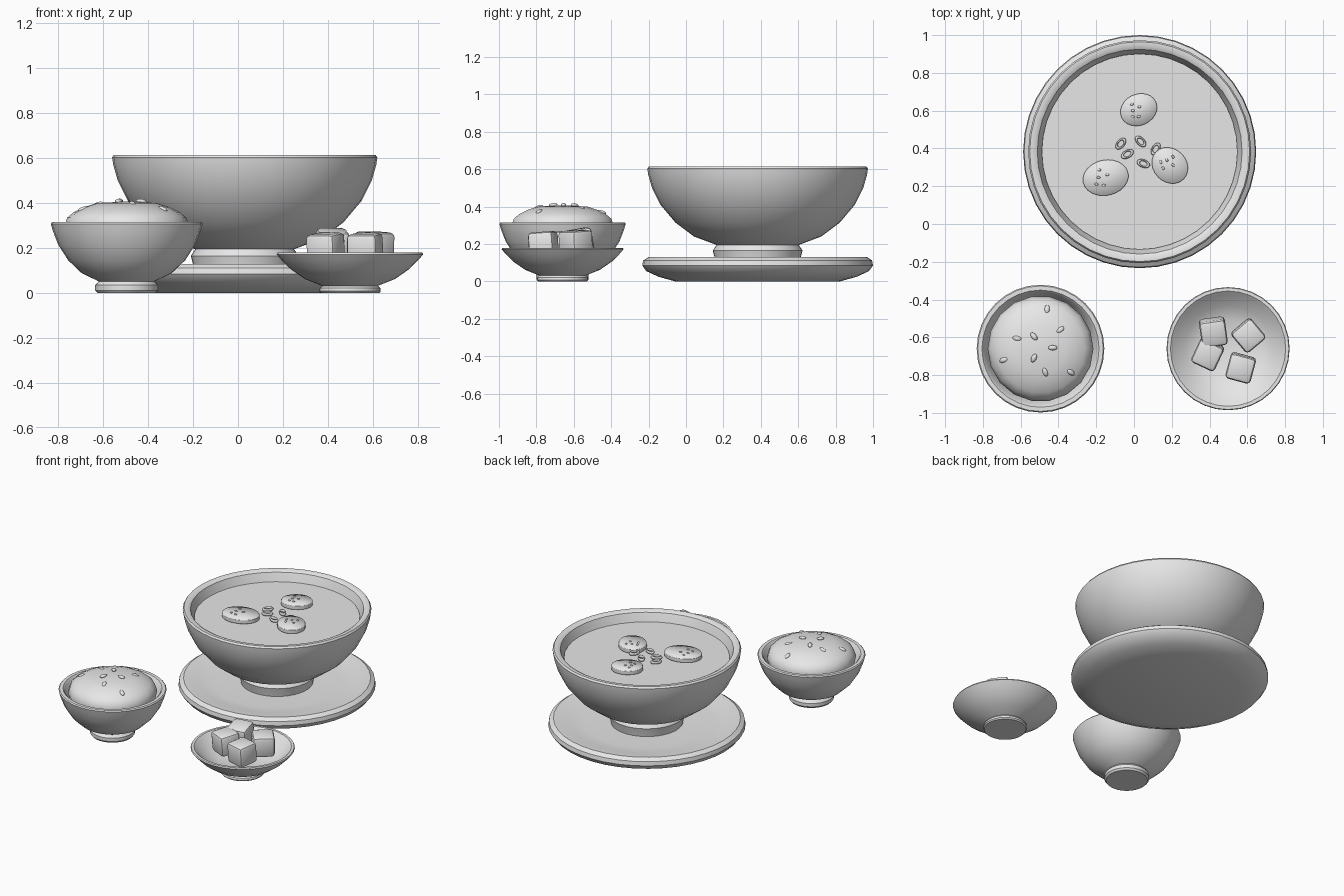
import bpy, bmesh, math
from mathutils import Vector, Matrix

cube = bpy.data.objects.get("Cube")
if cube:
    bpy.data.objects.remove(cube, do_unlink=True)

grey = bpy.data.materials.new("plain_grey")
grey.use_nodes = True
grey.diffuse_color = (0.8, 0.8, 0.8, 1)
grey.node_tree.nodes["Principled BSDF"].inputs["Base Color"].default_value = (0.8, 0.8, 0.8, 1)


def finish(name, bm, loc=(0, 0, 0), angle=35):
    """Turn a bmesh into a shaded object."""
    bmesh.ops.recalc_face_normals(bm, faces=bm.faces[:])
    mesh = bpy.data.meshes.new(name)
    bm.to_mesh(mesh)
    bm.free()
    mesh.materials.append(grey)
    ob = bpy.data.objects.new(name, mesh)
    ob.location = loc
    bpy.context.collection.objects.link(ob)
    bpy.ops.object.select_all(action='DESELECT')
    ob.select_set(True)
    bpy.context.view_layer.objects.active = ob
    bpy.ops.object.shade_smooth_by_angle(angle=math.radians(angle))
    return ob


def lathe(name, profile, loc, seg=32, angle=35):
    """Spin a (radius, height) profile around z; it starts and ends on the axis."""
    bm = bmesh.new()
    vs = [bm.verts.new((r, 0, z)) for r, z in profile]
    edges = [bm.edges.new(pair) for pair in zip(vs, vs[1:])]
    bmesh.ops.spin(bm, geom=vs + edges, axis=(0, 0, 1), cent=(0, 0, 0),
                   angle=math.tau, steps=seg, use_duplicate=False)
    bmesh.ops.remove_doubles(bm, verts=bm.verts[:], dist=0.0005)
    return finish(name, bm, loc, angle)


def grain(name, loc, size, rot):
    """Small ellipsoid."""
    bm = bmesh.new()
    bmesh.ops.create_uvsphere(bm, u_segments=10, v_segments=6, radius=1)
    bm.transform(rot.to_4x4() @ Matrix.Diagonal((*size, 1)))
    return finish(name, bm, loc, 60)


def turn(degrees):
    return Matrix.Rotation(math.radians(degrees), 3, 'Z')


# Saucer and large bowl
main = Vector((0.03, 0.383, 0))
lathe("saucer", [(0, 0), (0.44, 0), (0.53, 0.025), (0.595, 0.055), (0.617, 0.085),
                 (0.612, 0.112), (0.585, 0.13), (0.55, 0.127), (0.48, 0.112),
                 (0.4, 0.105), (0, 0.105)], main, 40)
lathe("soup_bowl", [(0, 0.1), (0.225, 0.1), (0.232, 0.135), (0.24, 0.165), (0.22, 0.195),
                    (0.34, 0.24), (0.44, 0.315), (0.52, 0.41), (0.565, 0.5),
                    (0.585, 0.57), (0.59, 0.603), (0.582, 0.615), (0.56, 0.615),
                    (0.542, 0.605), (0.525, 0.56), (0.5, 0.48), (0.4, 0.34),
                    (0.25, 0.25), (0, 0.24)], main, 40)
lathe("soup", [(0, 0.53), (0.514, 0.53), (0.518, 0.55), (0, 0.55)], main, 40)

# Garnish slices with little seeds on top
slices = [(0.025, 0.605, 0.1, 0.083, 25), (-0.15, 0.245, 0.122, 0.094, 12),
          (0.19, 0.31, 0.103, 0.088, -45)]
dots = [(-0.2, 0.5), (0.1, 0.15), (-0.3, 0.1), (-0.15, -0.4), (-0.45, -0.25)]
for i, (x, y, a, b, deg) in enumerate(slices):
    ob = lathe(f"garnish_slice_{i + 1}", [(0, 0), (0.97, 0), (1, 0.01), (1, 0.03),
                                          (0.96, 0.037), (0, 0.037)], (x, y, 0.545), 24)
    ob.data.transform(turn(deg).to_4x4() @ Matrix.Diagonal((a, b, 1, 1)))
    for u, v in dots:
        p = turn(deg) @ Vector((u * a, v * b, 0))
        grain("slice_seed", (x + p.x, y + p.y, 0.583), (0.01, 0.007, 0.005), turn(deg + 60 * u))

# Sliced onion rings
rings = [(-0.07, 0.425, 50), (0.035, 0.437, -45), (-0.035, 0.37, 30),
         (0.05, 0.32, -20), (0.115, 0.397, 60)]
for x, y, deg in rings:
    bpy.ops.mesh.primitive_torus_add(major_segments=20, minor_segments=6, major_radius=0.028,
                                     minor_radius=0.008, location=(x, y, 0.56))
    ob = bpy.context.object
    ob.name = "onion_ring"
    ob.data.transform(turn(deg).to_4x4() @ Matrix.Diagonal((1, 0.6, 1.3, 1)))
    ob.data.materials.append(grey)
    bpy.ops.object.shade_smooth()

# Small bowl with a mound
rice = Vector((-0.495, -0.66, 0))
lathe("rice_bowl", [(0, 0), (0.13, 0), (0.14, 0.012), (0.14, 0.035), (0.125, 0.052),
                    (0.2, 0.088), (0.26, 0.145), (0.305, 0.215), (0.328, 0.275),
                    (0.338, 0.308), (0.332, 0.315), (0.31, 0.315), (0.3, 0.305),
                    (0.285, 0.25), (0.22, 0.15), (0, 0.09)], rice)
lathe("rice_mound", [(0, 0.2), (0.26, 0.23), (0.28, 0.29), (0.265, 0.335), (0.235, 0.36),
                     (0.19, 0.382), (0.135, 0.4), (0, 0.407)], rice, 18, 50)
seeds = [(0.035, 0.21, 85), (-0.125, 0.055, -10), (-0.035, 0.065, -50), (0.105, 0.1, 35),
         (0.065, 0.005, 0), (-0.035, -0.05, 65), (-0.195, -0.06, 20),
         (0.025, -0.125, -70), (0.16, -0.125, -35)]
for x, y, deg in seeds:
    r2 = x * x + y * y
    normal = Vector((1.8 * x, 1.8 * y, 1))
    rot = Vector((0, 0, 1)).rotation_difference(normal).to_matrix() @ turn(deg)
    grain("sesame_seed", rice + Vector((x, y, 0.413 - 0.95 * r2)), (0.025, 0.014, 0.01), rot)

# Shallow dish
dish = Vector((0.498, -0.66, 0))
lathe("side_dish", [(0, 0), (0.13, 0), (0.137, 0.008), (0.135, 0.022), (0.125, 0.032),
                    (0.2, 0.062), (0.265, 0.107), (0.305, 0.147), (0.326, 0.172),
                    (0.322, 0.18), (0.305, 0.18), (0.29, 0.167), (0.23, 0.11),
                    (0.15, 0.072), (0, 0.065)], dish)

# Rounded cubes in the dish
cubes = [(0.42, -0.572, 0.212, 8, 10), (0.605, -0.59, 0.203, 40, 3),
         (0.39, -0.69, 0.196, -25, 5), (0.565, -0.762, 0.196, -15, 4)]
for i, (x, y, z, deg, tilt) in enumerate(cubes):
    bm = bmesh.new()
    bmesh.ops.create_cube(bm, size=0.138)
    bmesh.ops.bevel(bm, geom=bm.edges[:], offset=0.02, segments=2, profile=0.5, affect='EDGES')
    bm.transform((turn(deg) @ Matrix.Rotation(math.radians(tilt), 3, 'X')).to_4x4())
    finish(f"cube_piece_{i + 1}", bm, (x, y, z), 40)
